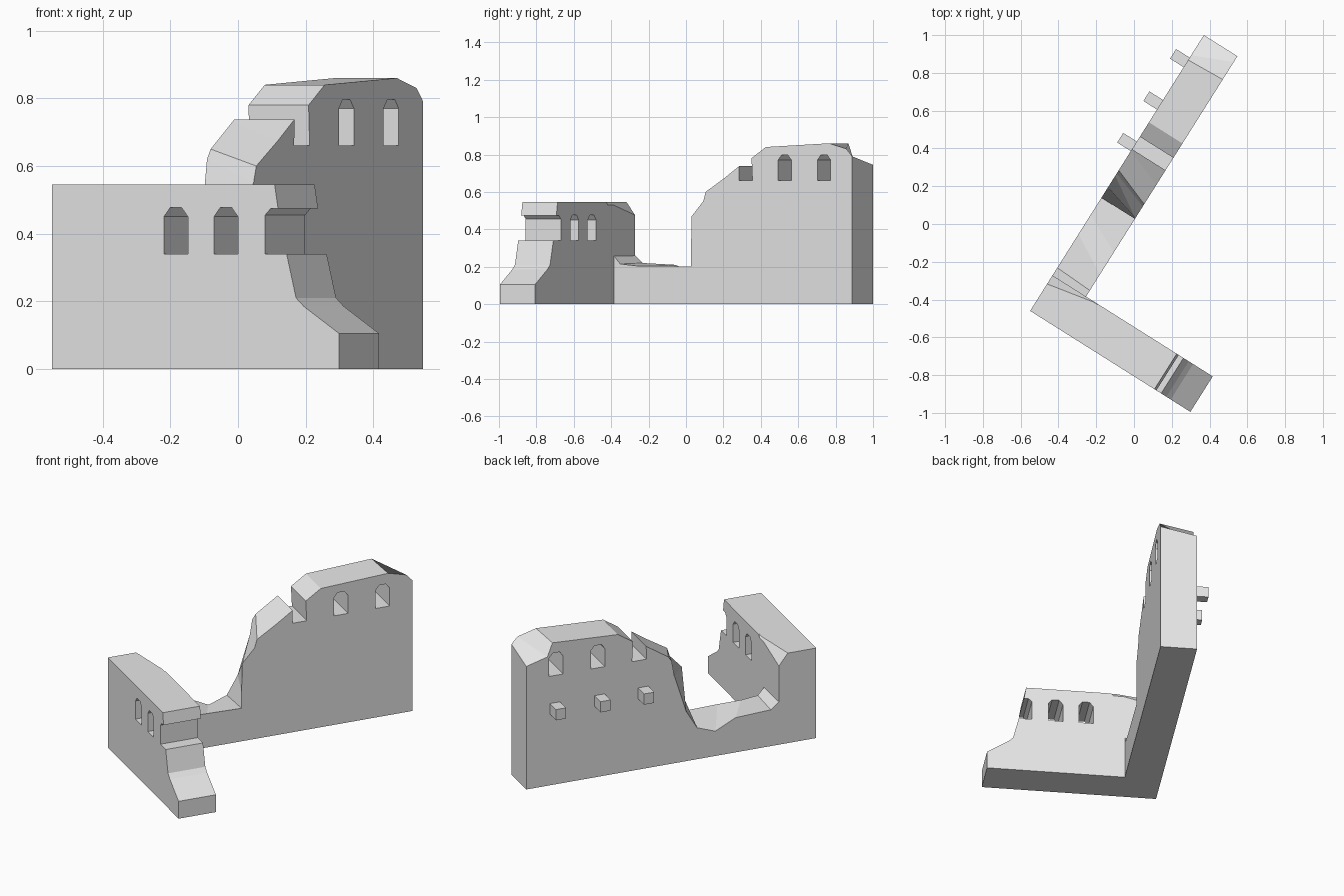
import bpy, bmesh
from mathutils import Vector

cube = bpy.data.objects.get("Cube")
if cube:
    bpy.data.objects.remove(cube, do_unlink=True)

stone = bpy.data.materials.new("grey stone")
stone.use_nodes = True
GREY = (0.8, 0.8, 0.8, 1)
stone.diffuse_color = GREY
stone.node_tree.nodes["Principled BSDF"].inputs["Base Color"].default_value = GREY

CORNER = Vector((-0.55, -0.46, 0))
LONG = Vector((0.533, 0.846, 0))      # runs along the long wall
SHORT = Vector((0.846, -0.533, 0))    # runs along the short wall


def place(u, v, z):
    return CORNER + LONG * u + SHORT * v + Vector((0, 0, z))


def make(name, bm):
    bmesh.ops.recalc_face_normals(bm, faces=bm.faces)
    mesh = bpy.data.meshes.new(name)
    bm.to_mesh(mesh)
    bm.free()
    mesh.materials.append(stone)
    obj = bpy.data.objects.new(name, mesh)
    bpy.context.collection.objects.link(obj)
    return obj


def loft(name, side_a, side_b):
    """Closed solid between two matching outlines."""
    bm = bmesh.new()
    a = [bm.verts.new(p) for p in side_a]
    b = [bm.verts.new(p) for p in side_b]
    bm.faces.new(a)
    bm.faces.new(b)
    n = len(a)
    for i in range(n):
        j = (i + 1) % n
        bm.faces.new((a[i], a[j], b[j], b[i]))
    return make(name, bm)


def cut(target, cutter):
    mod = target.modifiers.new("cut", 'BOOLEAN')
    mod.operation = 'DIFFERENCE'
    mod.solver = 'EXACT'
    mod.object = cutter
    graph = bpy.context.evaluated_depsgraph_get()
    mesh = bpy.data.meshes.new_from_object(target.evaluated_get(graph))
    target.modifiers.clear()
    target.data = mesh
    bpy.data.objects.remove(cutter, do_unlink=True)


def long_pt(s, d, z):
    return place(s, d, z)


def short_pt(s, d, z):
    return place(d, s, z)


def window(wall, pt, centre, sill):
    """Through opening with a chamfered arch head."""
    shape = [(-.042, 0), (.042, 0), (.042, .11), (.02, .137), (-.02, .137), (-.042, .11)]
    sides = [[pt(centre + s, d, sill + z) for s, z in shape] for d in (-.1, .35)]
    cut(wall, loft("window_cutter", *sides))


# Long wall: inner and outer outlines differ where it is broken
shared_end = [(.21, 0), (1.726, 0)]
crown = [(1.18, .84), (1.09, .78), (1.096, .66), (1.01, .66), (1.012, .738)]
inner = shared_end + [(1.726, .79), (1.69, .83), (1.58, .86)] + crown + [
    (.92, .675), (.80, .60), (.785, .55), (.712, .47), (.708, .30),
    (.708, .20), (.50, .205), (.36, .205), (.26, .215), (.21, .27)]
outer = shared_end + [(1.726, .745), (1.60, .78), (1.57, .86)] + crown + [
    (1.0, .73), (.88, .65), (.86, .62), (.845, .53), (.773, .30),
    (.708, .19), (.60, .15), (.48, .21), (.27, .22), (.21, .27)]
long_wall = loft("long_wall", [long_pt(s, .21, z) for s, z in inner],
                 [long_pt(s, 0, z) for s, z in outer])
for centre in (1.548, 1.30):
    window(long_wall, long_pt, centre, .66)

# Short wall: stepped broken end
outline = [(0, 0), (1.003, 0), (1.003, .105), (.88, .185), (.853, .21), (.82, .34),
           (.745, .34), (.745, .455), (.765, .475), (.79, .475), (.778, .545), (0, .545)]
short_wall = loft("short_wall", [short_pt(s, 0, z) for s, z in outline],
                  [short_pt(s, .222, z) for s, z in outline])
for centre in (.433, .608):
    window(short_wall, short_pt, centre, .34)

# Chipped top edge at the corner pier
chip_near = [(-.01, .155, .56), (-.01, .24, .56), (-.01, .24, .45)]
chip_far = [(.30, .215, .56), (.30, .24, .56), (.21, .24, .455)]
cut(short_wall, loft("chip_cutter", [short_pt(*p) for p in chip_near],
                     [short_pt(*p) for p in chip_far]))

# Beam ends sticking out of the long wall's outer face
for i, centre in enumerate((1.03, 1.29, 1.555)):
    square = [(-.03, .43), (.03, .43), (.03, .495), (-.03, .495)]
    loft(f"beam_end_{i + 1}", *[[long_pt(centre + s, d, z) for s, z in square]
                               for d in (-.085, .02)])
